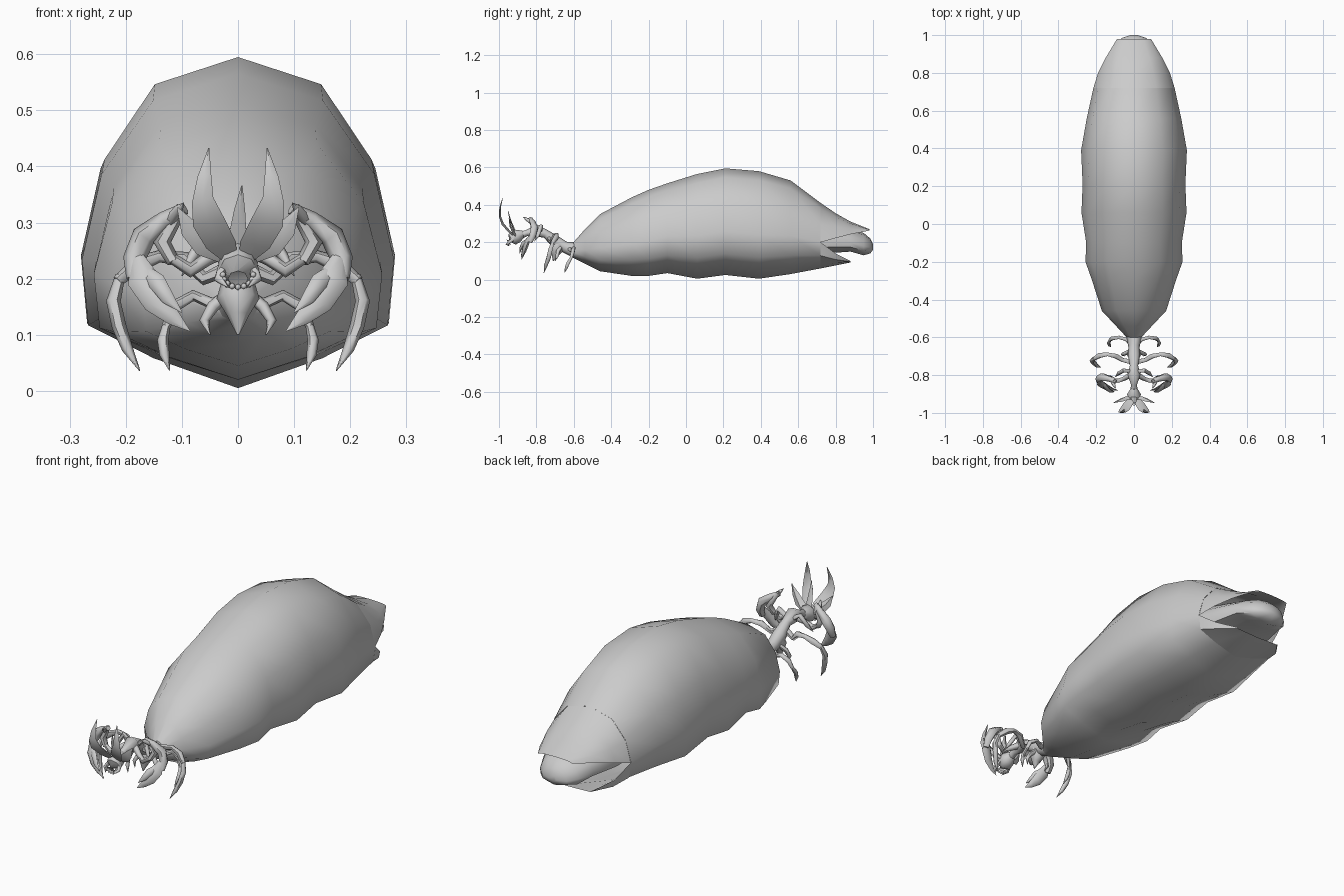
import bpy, bmesh, math
from mathutils import Vector

cube = bpy.data.objects.get("Cube")
if cube:
    bpy.data.objects.remove(cube)

grey = bpy.data.materials.new("chitin_grey")
grey.use_nodes = True
grey.diffuse_color = (0.6, 0.6, 0.6, 1)
grey.node_tree.nodes["Principled BSDF"].inputs["Base Color"].default_value = (0.6, 0.6, 0.6, 1)


def finish(name, bm, mirror=False, angle=60):
    bmesh.ops.recalc_face_normals(bm, faces=bm.faces)
    mesh = bpy.data.meshes.new(name)
    bm.to_mesh(mesh)
    bm.free()
    mesh.materials.append(grey)
    ob = bpy.data.objects.new(name, mesh)
    bpy.context.collection.objects.link(ob)
    if mirror:
        ob.modifiers.new("mirror", 'MIRROR').use_clip = False
    bpy.ops.object.select_all(action='DESELECT')
    ob.select_set(True)
    bpy.context.view_layer.objects.active = ob
    bpy.ops.object.shade_smooth_by_angle(angle=math.radians(angle))
    return ob


def loft(name, rings, closed=True, caps=True, mirror=False, angle=60):
    """Skin a list of equally sized rings of points."""
    bm = bmesh.new()
    vs = [[bm.verts.new(p) for p in r] for r in rings]
    n = len(vs[0])
    for a, b in zip(vs, vs[1:]):
        for i in range(n if closed else n - 1):
            j = (i + 1) % n
            bm.faces.new((a[i], a[j], b[j], b[i]))
    if closed and caps:
        bm.faces.new(vs[0])
        bm.faces.new(vs[-1])
    return finish(name, bm, mirror, angle)


def limb(name, path, radii, mirror=True, sides=6, flat=1.0):
    """Tapered tube through points; flat squashes it front to back."""
    pts = [Vector(p) for p in path]
    rings = []
    for i, p in enumerate(pts):
        t = (pts[min(i + 1, len(pts) - 1)] - pts[max(i - 1, 0)]).normalized()
        ref = Vector((0, 1, 0)) if abs(t.y) < 0.8 else Vector((0, 0, 1))
        u = t.cross(ref).normalized()
        v = t.cross(u)
        ang = [math.tau * k / sides for k in range(sides)]
        rings.append([p + radii[i] * (u * math.cos(a) + v * flat * math.sin(a)) for a in ang])
    return loft(name, rings, mirror=mirror)


def leaf(name, path, widths, mirror=True, cup=0.012):
    """Thin pointed plate with a raised midrib."""
    rings = []
    for p, w in zip(path, widths):
        p = Vector(p)
        d = Vector((w, 0, -w * 0.25))
        rings.append([p - d, p + Vector((0, cup * w / 0.03, 0)), p + d, p - Vector((0, 0.003, 0))])
    return loft(name, rings, mirror=mirror, angle=40)


# Half section of the abdomen: width fraction, height fraction
HALF = [(0, 1), (.545, .915), (.875, .68), (1, .41), (.96, .2), (.54, .095), (0, 0)]
SPLIT = HALF[3][1]


def ring(y, top, bottom, w):
    h = top - bottom
    right = [(w * x, y, bottom + h * z) for x, z in HALF]
    return right + [(-x, y, z) for x, y, z in right[-2:0:-1]]


def arc(y, top, low, w, upper):
    half = HALF[:4] if upper else HALF[3:][::-1]
    span = (lambda z: (z - SPLIT) / (1 - SPLIT)) if upper else (lambda z: z / SPLIT)
    right = [(w * x, y, low + (top - low) * span(z)) for x, z in half]
    return [(-x, y, z) for x, y, z in right[:0:-1]] + right


# Swollen abdomen
loft("abdomen", [ring(*s) for s in [
    (-.61, .19, .12, .03), (-.54, .27, .085, .095), (-.46, .35, .045, .17),
    (-.29, .44, .02, .225), (-.2, .48, .02, .257), (-.1, .515, .035, .253),
    (.06, .565, .005, .278), (.21, .595, .025, .272), (.39, .58, .005, .28),
    (.56, .53, .03, .25), (.72, .41, .06, .215)]], caps=False)
loft("upper_tail_flap", [arc(*s, True) for s in [
    (.72, .41, .2, .215), (.8, .355, .222, .19), (.88, .31, .243, .15), (.98, .27, .262, .09)]],
    closed=False)
loft("lower_tail_flap", [arc(*s, False) for s in [
    (.72, .2, .06, .215), (.8, .14, .076, .185), (.88, .1, .092, .12)]], closed=False)
loft("tail_tip", [ring(*s) for s in [
    (.58, .36, .14, .17), (.74, .31, .14, .16), (.88, .27, .15, .13),
    (.95, .25, .13, .1), (.985, .22, .14, .065), (1, .19, .16, .02)]])

# Thorax, neck and head
limb("thorax", [(0, -.58, .155), (0, -.65, .175), (0, -.7, .205), (0, -.75, .245),
                (0, -.8, .262), (0, -.85, .25), (0, -.89, .235)],
     [.045, .03, .032, .022, .034, .016, .02], mirror=False, sides=8)
limb("breast_spike", [(0, -.68, .2), (0, -.69, .165), (0, -.7, .135), (0, -.71, .1)],
     [.028, .038, .02, .002], mirror=False, sides=8)
limb("head", [(0, -.87, .245), (0, -.9, .235), (0, -.93, .215), (0, -.95, .2)],
     [.018, .036, .034, .018], mirror=False, sides=8)

# Teeth around the mouth
bm = bmesh.new()
for k in range(9):
    a = math.pi * k / 8
    made = bmesh.ops.create_icosphere(bm, subdivisions=1, radius=.006)
    bmesh.ops.translate(bm, verts=made["verts"],
                        vec=(.027 * math.cos(a), -.95, .207 - .022 * math.sin(a)))
finish("teeth", bm)
limb("mandible", [(.026, -.92, .22), (.034, -.945, .2), (.018, -.965, .185)], [.01, .009, .001])

# Crest of leaf plates
leaf("crest_main_leaf", [(.008, -.91, .225), (.03, -.95, .26), (.052, -.985, .3),
                         (.063, -.998, .34), (.06, -.995, .385), (.052, -.98, .433)],
     [.008, .026, .028, .019, .012, .001])
leaf("crest_side_leaf", [(.008, -.905, .225), (.045, -.925, .25), (.08, -.94, .283), (.108, -.945, .327)],
     [.008, .028, .02, .001])
leaf("crest_spine", [(0, -.91, .235), (0, -.925, .28), (.003, -.94, .32), (.007, -.95, .366)],
     [.018, .015, .01, .001], mirror=False)

# Large bladed arms
limb("arm_upper", [(.02, -.8, .255), (.055, -.82, .235), (.085, -.83, .215), (.115, -.825, .235)],
     [.016, .012, .013, .01])
limb("arm_middle", [(.115, -.825, .23), (.135, -.815, .265), (.115, -.82, .3), (.1, -.83, .328)],
     [.012, .016, .012, .01])
limb("arm_outer", [(.095, -.835, .325), (.13, -.82, .305), (.168, -.81, .275), (.185, -.82, .235),
                   (.185, -.835, .2)], [.011, .016, .022, .02, .014])
limb("arm_blade", [(.18, -.83, .24), (.17, -.85, .2), (.145, -.865, .16), (.115, -.875, .13),
                   (.086, -.88, .107)], [.012, .028, .025, .014, .001], flat=.5)
limb("arm_thumb", [(.17, -.84, .215), (.145, -.87, .195), (.125, -.885, .165), (.1, -.89, .14)],
     [.012, .016, .012, .001], flat=.6)
limb("elbow_spike", [(.12, -.825, .305), (.105, -.855, .325), (.097, -.87, .335)], [.011, .008, .001])
limb("shoulder_hook", [(.02, -.78, .26), (.055, -.775, .285), (.08, -.79, .24), (.1, -.81, .205)],
     [.011, .012, .01, .001])

# Middle legs
limb("middle_leg_upper", [(.015, -.73, .22), (.06, -.72, .2), (.095, -.7, .235), (.14, -.69, .24),
                          (.18, -.695, .225), (.215, -.715, .195)],
     [.014, .012, .014, .011, .015, .01])
limb("middle_leg_claw", [(.21, -.71, .205), (.222, -.725, .16), (.212, -.735, .115),
                         (.197, -.75, .075), (.175, -.76, .036)], [.009, .013, .013, .01, .001])

# Hind legs
limb("hind_leg_upper", [(.015, -.63, .17), (.045, -.61, .155), (.08, -.6, .17), (.115, -.605, .15),
                        (.128, -.615, .115)], [.012, .011, .01, .011, .008])
limb("hind_leg_claw", [(.127, -.612, .12), (.134, -.63, .09), (.131, -.64, .065), (.122, -.65, .037)],
     [.007, .01, .009, .001])
limb("small_arm", [(.015, -.67, .175), (.045, -.685, .15), (.06, -.69, .125), (.05, -.7, .1)],
     [.011, .011, .009, .001])
